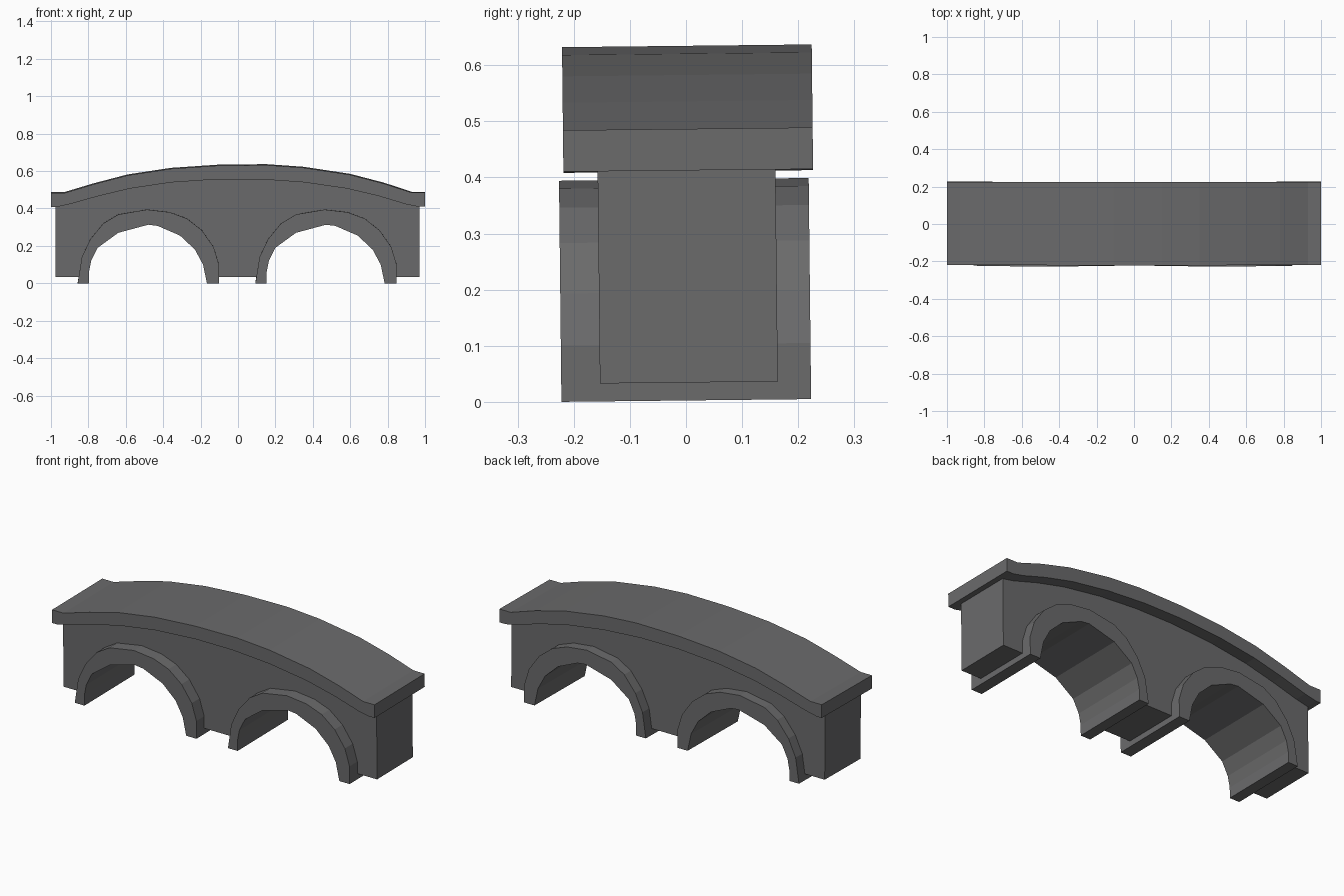
import bpy
import bmesh
from math import sin, cos

cube = bpy.data.objects.get("Cube")
if cube:
    bpy.data.objects.remove(cube, do_unlink=True)

stone = bpy.data.materials.new("dark grey stone")
stone.use_nodes = True
GREY = (0.145, 0.145, 0.148, 1)
stone.diffuse_color = GREY
stone.node_tree.nodes["Principled BSDF"].inputs["Base Color"].default_value = GREY

TILT = 0.011  # the whole bridge leans very slightly


def extrude_profile(name, profile, y0, y1, shift=0.0):
    """Extrude a closed x-z outline along y into a solid."""
    bm = bmesh.new()
    front = bm.faces.new([bm.verts.new((x + shift, y0, z)) for x, z in profile])
    result = bmesh.ops.extrude_face_region(bm, geom=[front])
    moved = [v for v in result["geom"] if isinstance(v, bmesh.types.BMVert)]
    bmesh.ops.translate(bm, verts=moved, vec=(0, y1 - y0, 0))
    for v in bm.verts:
        y, z = v.co.y, v.co.z
        v.co.y = y * cos(TILT) - z * sin(TILT)
        v.co.z = y * sin(TILT) + z * cos(TILT) + 0.0025
    bmesh.ops.recalc_face_normals(bm, faces=bm.faces)
    mesh = bpy.data.meshes.new(name)
    bm.to_mesh(mesh)
    bm.free()
    mesh.materials.append(stone)
    obj = bpy.data.objects.new(name, mesh)
    bpy.context.collection.objects.link(obj)
    return obj


# Arch outlines, left foot to right foot
outer = [(-.857, 0), (-.835, .14), (-.79, .235), (-.72, .32), (-.64, .368),
         (-.487, .394), (-.365, .38), (-.273, .346), (-.193, .283),
         (-.13, .193), (-.102, .1), (-.102, 0)]
inner = [(-.797, 0), (-.797, .06), (-.785, .12), (-.75, .19), (-.64, .27),
         (-.48, .313), (-.43, .307), (-.31, .255), (-.23, .18),
         (-.187, .1), (-.166, 0)]
SPACING = 0.95
for name, shift in (("right_arch", 0), ("left_arch", SPACING)):
    extrude_profile(name, outer + inner[::-1], -.222, .223, shift)

# Curved deck with flat lips at both ends
deck_top = [(-1, .482), (-.93, .482), (-.77, .53), (-.59, .577), (-.36, .612),
            (-.11, .629), (.15, .632), (.35, .618), (.6, .58), (.78, .533),
            (.93, .484), (1, .484)]
deck_bottom = [(-1, .408), (-.97, .408), (-.9, .423), (-.75, .465),
               (-.58, .506), (-.36, .539), (-.11, .556), (.12, .556),
               (.35, .54), (.58, .507), (.75, .467), (.9, .422),
               (.96, .41), (1, .41)]
extrude_profile("deck", deck_top + deck_bottom[::-1], -.214, .231)

# Wall with two openings hidden inside the arch rings
BASE = 0.032
opening = [(-.825, BASE), (-.81, .13), (-.77, .21), (-.68, .295), (-.58, .335),
           (-.48, .353), (-.39, .342), (-.29, .3), (-.21, .23), (-.155, .14),
           (-.135, BASE)]
underside = opening + [(x + SPACING, z) for x, z in opening]
wall_top = [(x, z + .02) for x, z in deck_bottom[2:-2]]
wall = ([(-.975, BASE)] + underside + [(.97, BASE), (.97, .42)]
        + wall_top[::-1] + [(-.975, .42)])
extrude_profile("wall", wall, -.153, .164)
